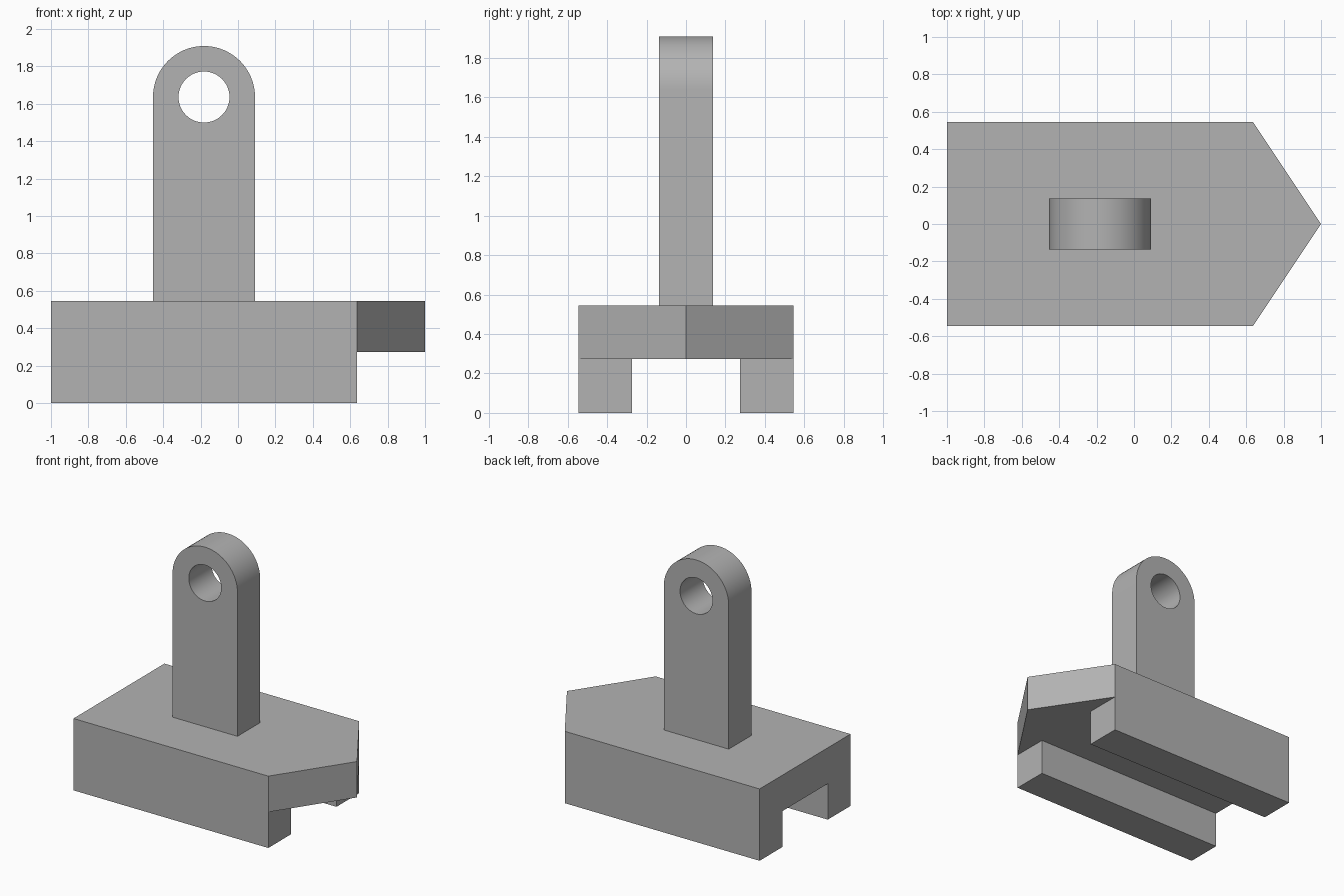
import bpy, bmesh, math
from mathutils import Vector

if "Cube" in bpy.data.objects:
    bpy.data.objects.remove(bpy.data.objects["Cube"], do_unlink=True)

U = 3 / 11          # base module: half the body height
LUG_X = -2 / 11     # lug centre line
EYE_Z = 6 * U       # height of the eye

grey = bpy.data.materials.new("plain grey")
grey.use_nodes = True
colour = (0.45, 0.45, 0.45, 1)
grey.diffuse_color = colour
grey.node_tree.nodes["Principled BSDF"].inputs["Base Color"].default_value = colour


def prism(name, outline, direction):
    """Extrude a closed outline of 3D points along a direction."""
    bm = bmesh.new()
    face = bm.faces.new([bm.verts.new(p) for p in outline])
    ext = bmesh.ops.extrude_face_region(bm, geom=[face])
    verts = [g for g in ext["geom"] if isinstance(g, bmesh.types.BMVert)]
    bmesh.ops.translate(bm, verts=verts, vec=Vector(direction))
    bmesh.ops.recalc_face_normals(bm, faces=bm.faces)
    mesh = bpy.data.meshes.new(name)
    bm.to_mesh(mesh)
    bm.free()
    mesh.materials.append(grey)
    obj = bpy.data.objects.new(name, mesh)
    bpy.context.collection.objects.link(obj)
    return obj


def box(name, x0, x1, y0, y1, z0, z1):
    return prism(name, [(x0, y0, z0), (x1, y0, z0), (x1, y1, z0), (x0, y1, z0)],
                 (0, 0, z1 - z0))


def arc(radius, start, end, steps, y):
    """Points on an arc around the eye, in the xz plane."""
    angles = [start + (end - start) * i / steps for i in range(steps + 1)]
    return [(LUG_X + radius * math.cos(a), y, EYE_Z + radius * math.sin(a)) for a in angles]


def cut(obj, cutter):
    """Subtract the cutter, apply the result and drop the cutter."""
    cutter.hide_render = True
    mod = obj.modifiers.new("cut", "BOOLEAN")
    mod.operation, mod.solver, mod.object = "DIFFERENCE", "EXACT", cutter
    bpy.ops.object.select_all(action="DESELECT")
    bpy.context.view_layer.objects.active = obj
    obj.select_set(True)
    bpy.ops.object.modifier_apply(modifier=mod.name)
    bpy.data.objects.remove(cutter, do_unlink=True)


# Body: pointed block with a channel below and an undercut nose
shoulder = 7 / 11
body = prism("body", [(-1, -2 * U, 0), (shoulder, -2 * U, 0), (1, 0, 0),
                      (shoulder, 2 * U, 0), (-1, 2 * U, 0)], (0, 0, 2 * U))
cut(body, box("channel_cutter", -2, 2, -U, U, -1, U))
cut(body, box("nose_cutter", shoulder, 2, -1, 1, -1, U))

# Lug: upright bar with a rounded top and a round eye
half = U / 2
lug = prism("lug", arc(U, 0, math.pi, 32, -half)
            + [(LUG_X - U, -half, 2 * U), (LUG_X + U, -half, 2 * U)], (0, U, 0))
cut(lug, prism("eye_cutter", arc(U / 2, 0, 2 * math.pi, 48, -1)[:-1], (0, 2, 0)))
bpy.ops.object.shade_smooth_by_angle(angle=math.radians(30))
